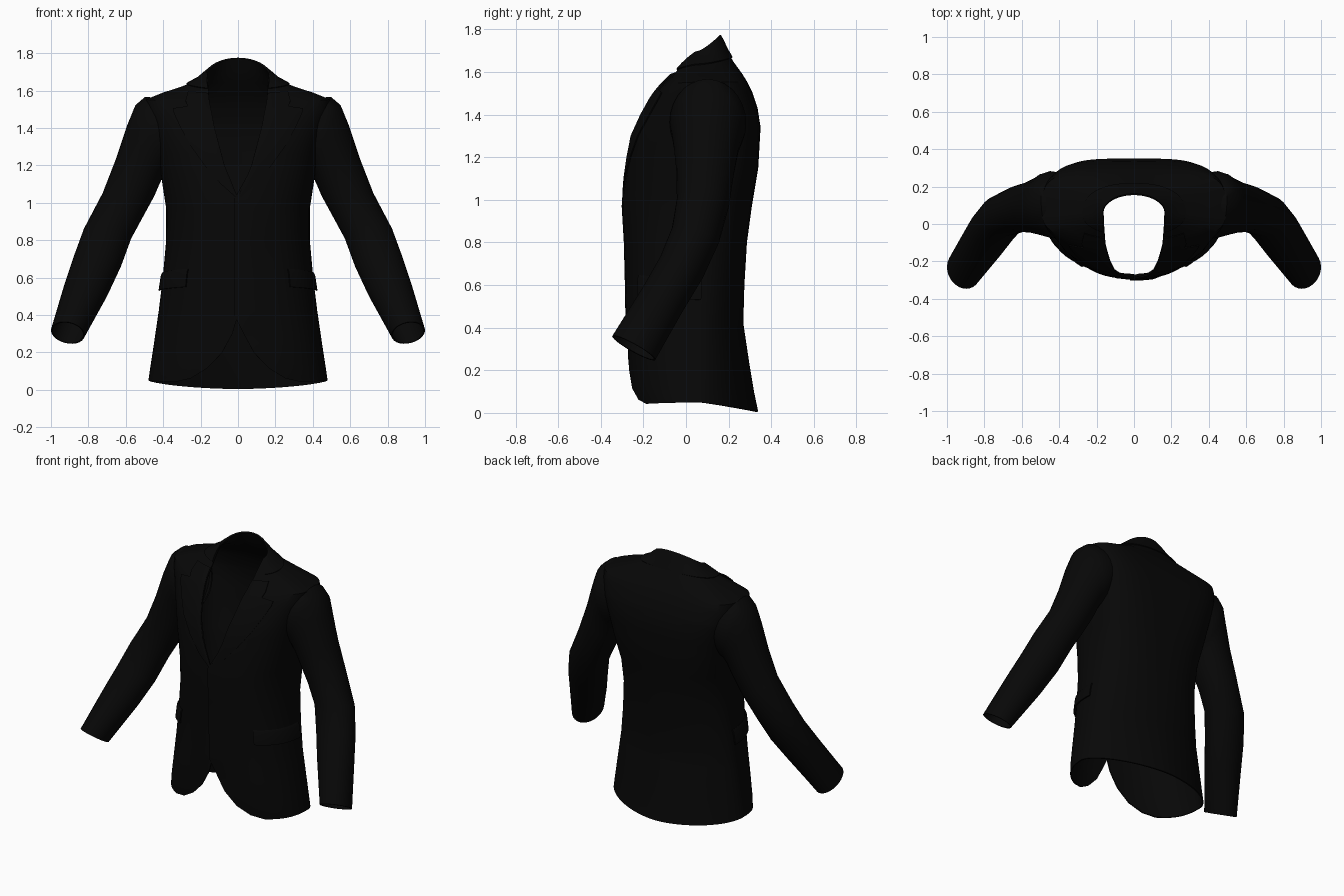
import bpy, bmesh, math
from mathutils import Vector

if "Cube" in bpy.data.objects:
    bpy.data.objects.remove(bpy.data.objects["Cube"])

cloth = bpy.data.materials.new("black cloth")
cloth.diffuse_color = (0.0022, 0.0022, 0.0022, 1)
cloth.use_nodes = True
cloth.node_tree.nodes["Principled BSDF"].inputs["Base Color"].default_value = cloth.diffuse_color

# Torso rings: key (= side height), half width, front y, back y, front z, back z
RINGS = [
    (0.05, .475, -.245, .335, .040, .005), (0.12, .465, -.260, .315, .115, .10),
    (0.25, .445, -.268, .292, .25, .24), (0.42, .420, -.272, .265, .42, .42),
    (0.60, .398, -.275, .270, .60, .60), (0.80, .380, -.280, .282, .80, .80),
    (0.97, .380, -.290, .305, .97, .97), (1.15, .408, -.278, .335, 1.15, 1.15),
    (1.32, .435, -.250, .346, 1.32, 1.34), (1.42, .460, -.200, .332, 1.42, 1.43),
    (1.50, .485, -.150, .305, 1.49, 1.51), (1.55, .490, -.115, .285, 1.53, 1.55),
    (1.585, .400, -.085, .260, 1.56, 1.59), (1.62, .290, -.060, .220, 1.59, 1.645),
    (1.655, .215, -.035, .187, 1.625, 1.70), (1.695, .165, -.010, .158, 1.65, 1.772)]
# Half width of the front opening: cutaway, closed front, neckline
OPENING = [(.05, .33), (.07, .25), (.12, .165), (.2, .085), (.3, .03), (.4, 0), (1.02, 0),
           (1.2, .072), (1.4, .125), (1.55, .152), (1.655, .160), (1.695, .162)]
LAPEL = [(1.03, .012), (1.1, .09), (1.2, .175), (1.3, .245), (1.4, .30), (1.47, .335),
         (1.5, .34), (1.515, .265), (1.55, .275), (1.6, .26)]
# Squareness of the back by height
BACK = [(.05, 1.75), (.5, 2.0), (.9, 2.4), (1.2, 3.4), (1.4, 4.3), (1.55, 4.0), (1.62, 2.4), (1.695, 2.0)]


def sample(table, v):
    """Linear interpolation in a keyed table."""
    if v <= table[0][0]:
        return table[0][1:]
    for a, b in zip(table, table[1:]):
        if v <= b[0]:
            f = (v - a[0]) / (b[0] - a[0])
            return [p + (q - p) * f for p, q in zip(a[1:], b[1:])]
    return table[-1][1:]


def power(a, e):
    return math.copysign(abs(a) ** e, a)


NF = 2.4


def point(v, t, side, off=0.0):
    """Point on the torso: t = 0 front centre, pi/2 side, pi back centre."""
    w, yf, yb, zf, zb = sample(RINGS, v)
    s, c = math.sin(t), math.cos(t)
    n = NF if c > 0 else sample(BACK, v)[0]
    end, ze = (yf, zf) if c > 0 else (yb, zb)
    x = w * power(s, 2 / n) + off * s
    y = .06 + (end - .06) * abs(c) ** (2 / n) - off * c
    z = v + (ze - v) * abs(c) ** (1.3 if v < .2 or v > 1.6 else 2) + (off if v > 1.45 else 0)
    return Vector((side * x, y, z))


def angle_at(v, x):
    """Front angle whose point has the given x."""
    r = max(-1, min(1, x / sample(RINGS, v)[0]))
    return math.asin(power(r, NF / 2))


def in_armhole(p):
    return abs(p.x) > .3 and ((p.y - .1) / .14) ** 2 + ((p.z - 1.36) / .16) ** 2 < 1


def make(name, grids, thick=0.008, closed=False, hole=None):
    """Mesh object made of grids of points, given a cloth thickness."""
    bm = bmesh.new()
    for g in grids:
        rows = [[bm.verts.new(p) for p in row] for row in g]
        for a, b in zip(rows, rows[1:]):
            n = len(a)
            for i in range(n if closed else n - 1):
                j = (i + 1) % n
                bm.faces.new((a[i], a[j], b[j], b[i]))
    bmesh.ops.remove_doubles(bm, verts=bm.verts, dist=0.0004)
    if hole:
        inside = [f for f in bm.faces if hole(f.calc_center_median())]
        bmesh.ops.delete(bm, geom=inside, context='FACES')
    bmesh.ops.recalc_face_normals(bm, faces=bm.faces)
    me = bpy.data.meshes.new(name)
    bm.to_mesh(me)
    bm.free()
    ob = bpy.data.objects.new(name, me)
    bpy.context.collection.objects.link(ob)
    me.materials.append(cloth)
    bpy.ops.object.select_all(action='DESELECT')
    ob.select_set(True)
    bpy.context.view_layer.objects.active = ob
    m = ob.modifiers.new("thickness", 'SOLIDIFY')
    m.thickness, m.offset = thick, 0
    bpy.ops.object.modifier_apply(modifier=m.name)
    bpy.ops.object.shade_smooth_by_angle(angle=math.radians(40))
    return ob


def spread(a, b, n):
    return [a + (b - a) * i / n for i in range(n + 1)]


# Jacket body: two halves meeting at the back, the wearer's left lapping over
def body_half(side):
    keys = sorted({r[0] for r in RINGS} | {o[0] for o in OPENING} | {1.26, 1.37, 1.46})
    grid = []
    for v in keys:
        g = sample(OPENING, v)[0]
        lap = side > 0 and g < .02
        t0 = angle_at(v, g - (.02 if lap else 0))
        ts = spread(t0, math.pi / 2, 14)[:-1] + spread(math.pi / 2, math.pi, 18)
        grid.append([point(v, t, side, .008 if lap and t < .25 else 0) for t in ts])
    return grid


make("jacket_body", [body_half(1), body_half(-1)], hole=in_armhole)


# Lapels: plates following the chest, with a notch below the collar
def lapel(side):
    grid = []
    for v, outer in LAPEL:
        inner = sample(OPENING, v)[0]
        ts = spread(angle_at(v, inner), angle_at(v, outer), 8)
        grid.append([point(v, t, side, .006 + .004 * min(i, 1)) for i, t in enumerate(ts)])
    return grid


for side, label in ((1, "left"), (-1, "right")):
    make(label + "_lapel", [lapel(side)], .006)


# Collar: fold lying over the neck
def collar_half(side):
    grid = []
    for v, off in ((1.695, .002), (1.68, .005), (1.655, .007), (1.64, .007), (1.63, .006)):
        t0 = angle_at(v, sample(OPENING, v)[0])
        grid.append([point(v, t, side, off) for t in spread(t0, math.pi, 22)])
    return grid


make("collar", [collar_half(1), collar_half(-1)], .006)


# Pocket flaps wrapping round the hips
def flap(side):
    grid = []
    for k, off in ((0, .004), (.15, .012), (1, .015)):
        row = []
        for f in spread(0, 1, 10):
            t = angle_at(.6, .265) * (1 - f) + 1.62 * f
            row.append(point(.645 - .02 * f - k * .095, t, side, off))
        grid.append(row)
    return grid


for side, label in ((1, "left"), (-1, "right")):
    make(label + "_pocket_flap", [flap(side)])

# Sleeves: outer x, z, inner x, z, centre y, half depth for each ring
SLEEVE = [(.42, 1.555, .35, 1.22, .105, .165), (.495, 1.563, .385, 1.16, .103, .176),
          (.545, 1.52, .405, 1.14, .10, .166),
          (.59, 1.41, .42, 1.11, .095, .150), (.65, 1.23, .45, 1.04, .09, .132),
          (.72, 1.05, .51, .93, .08, .120), (.82, .86, .575, .81, .045, .112),
          (.875, .71, .63, .66, -.02, .108), (.925, .56, .70, .51, -.108, .106),
          (.995, .325, .825, .285, -.245, .112)]


def sleeve(side):
    outer = [Vector((a, y, b)) for a, b, c, d, y, r in SLEEVE]
    inner = [Vector((c, y, d)) for a, b, c, d, y, r in SLEEVE]
    mid = [(o + i) / 2 for o, i in zip(outer, inner)]
    grid = []
    for k, ring in enumerate(SLEEVE):
        tangent = mid[min(k + 1, len(mid) - 1)] - mid[max(k - 1, 0)]
        a = (outer[k] - inner[k]) / 2
        b = a.cross(tangent).normalized() * ring[5]
        row = []
        for i in range(28):
            u = 2 * math.pi * i / 28
            p = mid[k] + a * math.cos(u) + b * math.sin(u)
            row.append(Vector((side * p.x, p.y, p.z)))
        grid.append(row)
    return grid


for side, label in ((1, "left"), (-1, "right")):
    make(label + "_sleeve", [sleeve(side)], closed=True)
